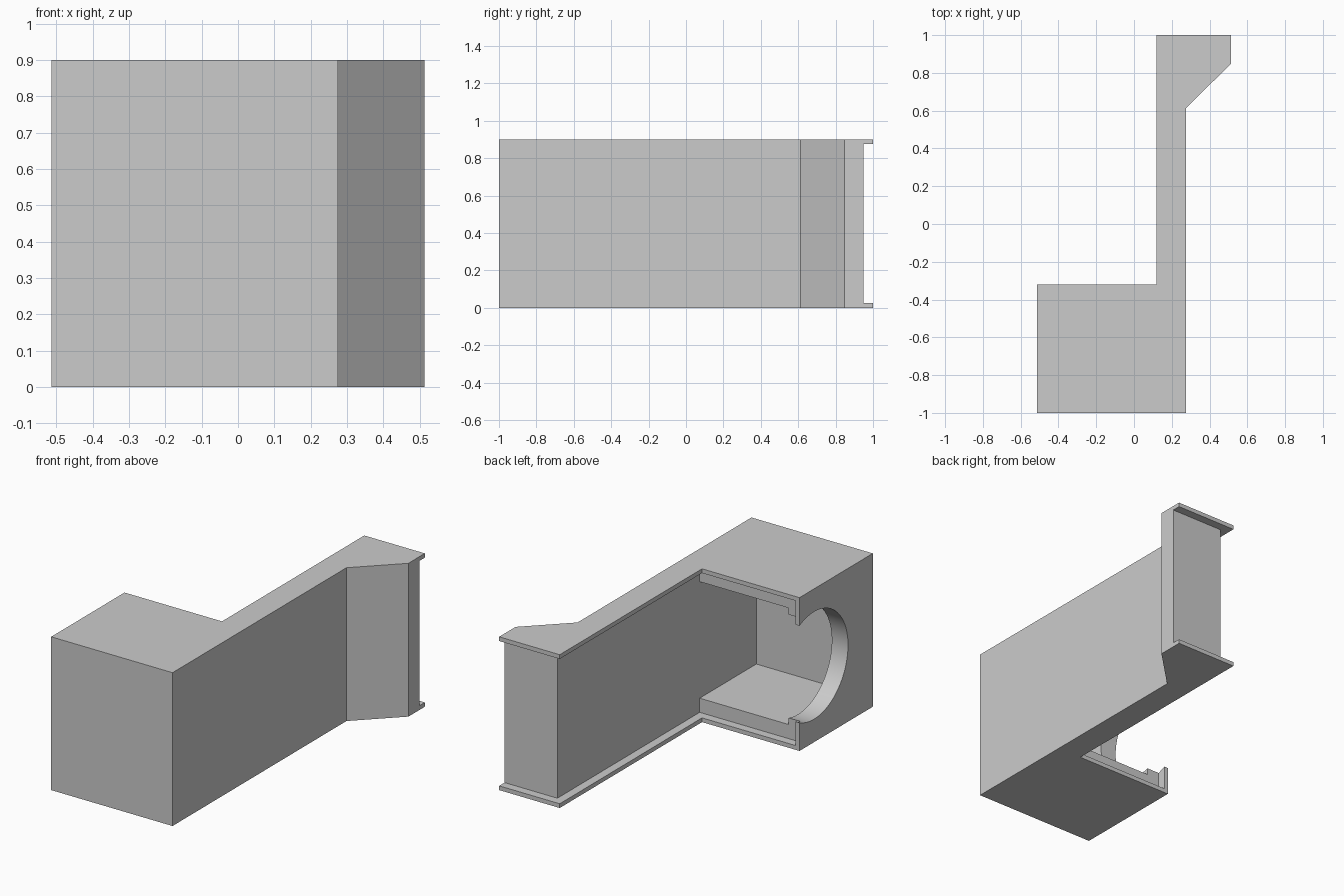
import bpy
import bmesh
from math import radians, pi
from mathutils import Matrix

default = bpy.data.objects.get("Cube")
if default:
    bpy.data.objects.remove(default, do_unlink=True)

HEIGHT = 0.9
LIP = 0.025      # thickness of the thin rim
WALL = 0.108     # thickness of floor and ceiling

grey = bpy.data.materials.new("plain grey")
grey.use_nodes = True
colour = (0.6, 0.6, 0.6, 1)
grey.diffuse_color = colour
grey.node_tree.nodes["Principled BSDF"].inputs["Base Color"].default_value = colour


def add_object(name, bm):
    bmesh.ops.recalc_face_normals(bm, faces=bm.faces)
    mesh = bpy.data.meshes.new(name)
    bm.to_mesh(mesh)
    bm.free()
    mesh.materials.append(grey)
    obj = bpy.data.objects.new(name, mesh)
    bpy.context.collection.objects.link(obj)
    return obj


def prism(name, outline, z0, z1):
    """Extrude a plan outline between two heights."""
    bm = bmesh.new()
    base = bm.faces.new([bm.verts.new((x, y, z0)) for x, y in outline])
    top = bmesh.ops.extrude_face_region(bm, geom=[base])["geom"]
    verts = [v for v in top if isinstance(v, bmesh.types.BMVert)]
    bmesh.ops.translate(bm, verts=verts, vec=(0, 0, z1 - z0))
    return add_object(name, bm)


def activate(obj):
    bpy.ops.object.select_all(action="DESELECT")
    obj.select_set(True)
    bpy.context.view_layer.objects.active = obj


def cut(target, cutter):
    """Subtract the cutter from the target, then discard it."""
    cutter.hide_render = True
    mod = target.modifiers.new("cut", "BOOLEAN")
    mod.operation = "DIFFERENCE"
    mod.solver = "EXACT"
    mod.object = cutter
    activate(target)
    bpy.ops.object.modifier_apply(modifier=mod.name)
    bpy.data.objects.remove(cutter, do_unlink=True)


# Housing: square box, long arm and flared end
housing = prism("housing", [
    (-0.513, -1), (0.275, -1), (0.275, 0.613), (0.513, 0.848),
    (0.513, 1), (0.12, 1), (0.12, -0.32), (-0.513, -0.32)], 0, HEIGHT)

# Rebate that leaves a thin rim along the inner side and the arm end
cut(housing, prism("rebate_cutter", [
    (-0.488, -0.37), (0.17, -0.37), (0.17, 0.95),
    (0.6, 0.95), (0.6, 1.1), (-0.488, 1.1)], LIP, HEIGHT - LIP))

# Hollow chamber inside the box, open at the back
cut(housing, prism("chamber_cutter", [
    (-0.408, -0.895), (0.17, -0.895), (0.17, -0.34), (-0.408, -0.34)],
    WALL, HEIGHT - WALL))

# Round opening through the side wall, broken by the back edge
bm = bmesh.new()
bmesh.ops.create_cone(
    bm, cap_ends=True, segments=96, radius1=0.315, radius2=0.315, depth=0.4,
    matrix=Matrix.Translation((-0.5, -0.455, HEIGHT / 2)) @ Matrix.Rotation(pi / 2, 4, "Y"))
cut(housing, add_object("round_opening_cutter", bm))

activate(housing)
bpy.ops.object.shade_smooth_by_angle(angle=radians(30))
